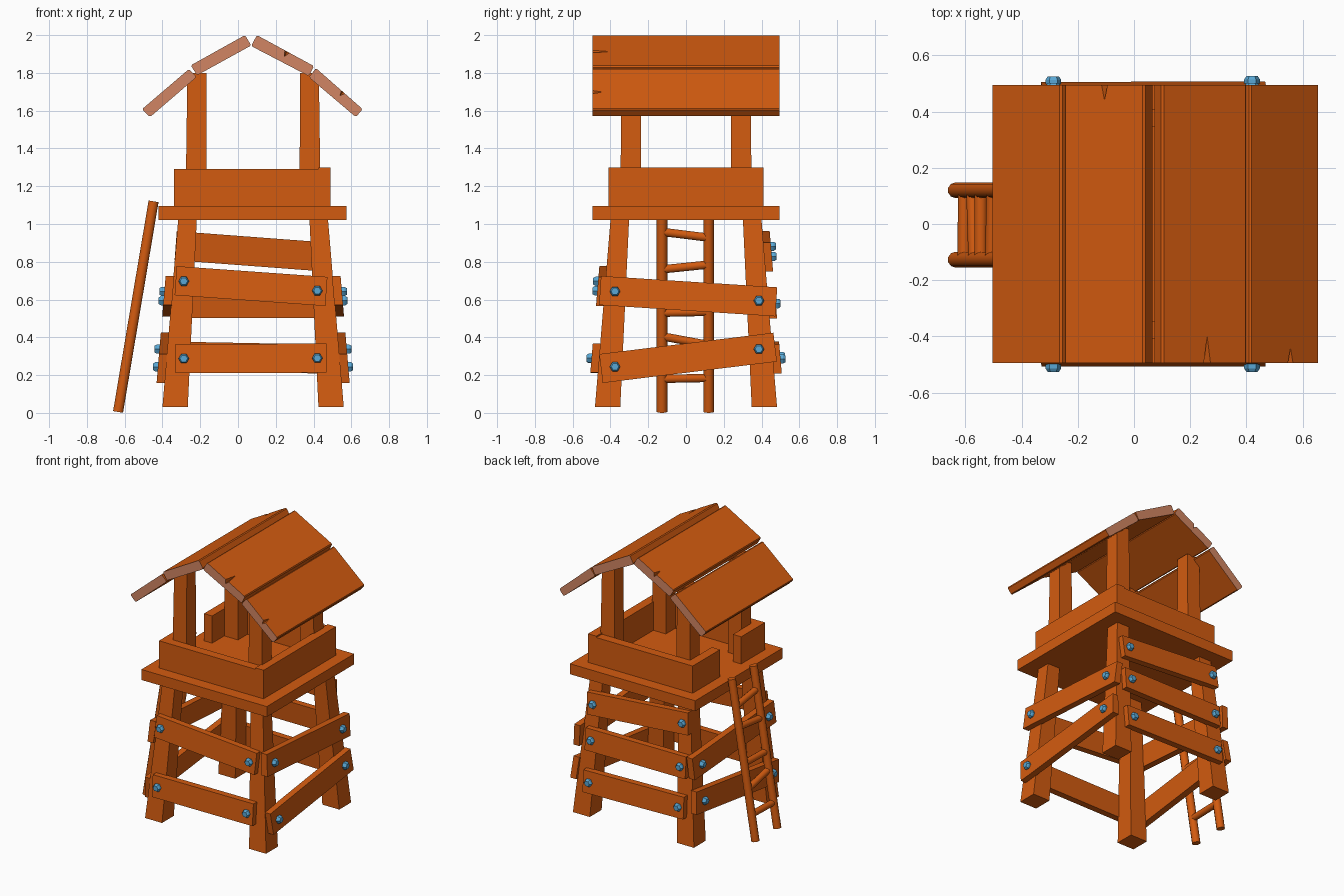
import bpy, bmesh, math
from mathutils import Vector

if "Cube" in bpy.data.objects:
    bpy.data.objects.remove(bpy.data.objects["Cube"])


def material(name, rgb):
    m = bpy.data.materials.new(name)
    m.diffuse_color = (*rgb, 1)
    m.use_nodes = True
    m.node_tree.nodes["Principled BSDF"].inputs["Base Color"].default_value = m.diffuse_color
    return m


WOOD = material("orange_wood", (0.65, 0.105, 0.005))
PALE = material("pale_end_grain", (0.64, 0.235, 0.125))
BLUE = material("blue_bolt", (0.10, 0.39, 0.66))
CX = 0.08  # tower centre in x


def finish(name, bm, *mats):
    bmesh.ops.recalc_face_normals(bm, faces=bm.faces[:])
    me = bpy.data.meshes.new(name)
    bm.to_mesh(me)
    bm.free()
    for m in mats:
        me.materials.append(m)
    ob = bpy.data.objects.new(name, me)
    bpy.context.collection.objects.link(ob)
    return ob


def loft(name, ring_a, ring_b, *mats):
    """Solid joining two rings with the same number of points."""
    bm = bmesh.new()
    a = [bm.verts.new(p) for p in ring_a]
    b = [bm.verts.new(p) for p in ring_b]
    bm.faces.new(a)
    bm.faces.new(b[::-1])
    n = len(a)
    for i in range(n):
        j = (i + 1) % n
        bm.faces.new((a[i], b[i], b[j], a[j]))
    return finish(name, bm, *mats)


def rect(x0, x1, y0, y1, z):
    return [(x0, y0, z), (x1, y0, z), (x1, y1, z), (x0, y1, z)]


def box(name, x0, x1, y0, y1, z0, z1):
    return loft(name, rect(x0, x1, y0, y1, z0), rect(x0, x1, y0, y1, z1), WOOD)


def square(x, y, z, h):
    return rect(x - h, x + h, y - h, y + h, z)


def cylinder(name, p, q, r, sides, mat, r2=None):
    p, q = Vector(p), Vector(q)
    rot = (q - p).to_track_quat('Z', 'Y')

    def ring(c, rad):
        return [c + rot @ Vector((rad * math.cos(t), rad * math.sin(t), 0))
                for t in (2 * math.pi * i / sides for i in range(sides))]
    return loft(name, ring(p, r), ring(q, r if r2 is None else r2), mat)


# Splayed tapering legs and roof posts at the four corners
for sx in (-1, 1):
    for sy in (-1, 1):
        tag = ("front" if sy < 0 else "back") + ("_left" if sx < 0 else "_right")
        loft(tag + "_leg", square(CX + sx * .413, sy * .415, .03, .067),
             square(CX + sx * .347, sy * .35, 1.03, .049), WOOD)
        loft(tag + "_post", square(CX + sx * .302, sy * .293, 1.08, .056),
             square(CX + sx * .298, sy * .29, 1.80, .050), WOOD)

# Platform and parapet walls, with a gap on the left for the ladder
box("platform", -.42, .575, -.495, .495, 1.02, 1.095)
box("front_wall", -.34, .425, -.41, -.345, 1.09, 1.29)
box("back_wall", -.34, .425, .345, .41, 1.09, 1.29)
box("right_wall", .425, .49, -.41, .41, 1.09, 1.30)
box("left_wall_front", -.34, -.275, -.345, -.14, 1.09, 1.29)
box("left_wall_back", -.34, -.275, .10, .345, 1.09, 1.29)


# Bracing boards lying on the sloped outer faces of the legs
def on_side(side, u, z, d):
    out = .48 - .0848 * (z - .03) + d
    return {"front": (u, -out, z), "back": (u, out, z),
            "right": (CX + out, u, z), "left": (CX - out, u, z)}[side]


def board(side, label, u0, z0, u1, z1, b0, b1):
    a = math.atan2(z1 - z0, u1 - u0)
    hu, hz = -math.sin(a) * .077, math.cos(a) * .077
    outline = [(u0 - hu, z0 - hz), (u1 - hu, z1 - hz), (u1 + hu, z1 + hz), (u0 + hu, z0 + hz)]
    loft(f"{side}_{label}_board",
         [on_side(side, u, z, -.004) for u, z in outline],
         [on_side(side, u, z, .042) for u, z in outline], WOOD)
    for i, u in enumerate((b0, b1)):  # hexagonal bolt: collar and narrower head
        z = z0 + (z1 - z0) * (u - u0) / (u1 - u0)
        p = [on_side(side, u, z, d) for d in (.03, .056, .068)]
        cylinder(f"{side}_{label}_bolt_{i}", p[0], p[1], .028, 6, BLUE)
        cylinder(f"{side}_{label}_bolt_cap_{i}", p[1], p[2], .028, 6, BLUE, .020)


for side, label, z0, z1 in (("front", "upper", .70, .643), ("front", "lower", .287, .29),
                            ("back", "upper", .885, .825), ("back", "middle", .58, .578),
                            ("back", "lower", .30, .285)):
    board(side, label, -.33, z0, .468, z1, -.287, .42)
for side in ("left", "right"):
    board(side, "upper", -.455, .648, .478, .588, -.376, .386)
    board(side, "lower", -.45, .235, .472, .348, -.376, .386)

# Ladder: two leaning rails and crooked rungs
round_parts = []
for y, tag in ((-.127, "front"), (.12, "back")):
    round_parts.append(cylinder(f"ladder_{tag}_rail", (-.635, y, .005),
                                (-.447, y, 1.12), .028, 10, WOOD))
for i, (za, zb) in enumerate(((.18, .185), (.405, .36), (.53, .535), (.76, .785), (.958, .928))):
    round_parts.append(cylinder(f"ladder_rung_{i}", (-.635 + .169 * za, -.125, za),
                                (-.635 + .169 * zb, .118, zb), .023, 10, WOOD))
for ob in bpy.data.objects:
    ob.select_set(ob in round_parts)
bpy.context.view_layer.objects.active = round_parts[0]
bpy.ops.object.shade_smooth_by_angle(angle=math.radians(40))

# Roof planks: cross-section in x,z extruded along y, with pale sawn ends
planks = {
    "roof_left_lower": [(-.508, 1.608), (-.466, 1.566), (-.219, 1.778), (-.26, 1.82)],
    "roof_left_upper": [(-.25, 1.84), (-.217, 1.787), (.07, 1.945), (.037, 2.0)],
    "roof_right_upper": [(.10, 2.0), (.07, 1.942), (.375, 1.783), (.402, 1.836)],
    "roof_right_lower": [(.413, 1.825), (.375, 1.777), (.624, 1.566), (.66, 1.608)],
}
for name, sec in planks.items():
    # clip the corners for softly worn long edges
    pts = []
    for i, c in enumerate(sec):
        c = Vector(c)
        for nb in (sec[i - 1], sec[(i + 1) % 4]):
            pts.append(c + (Vector(nb) - c).normalized() * .007)
    ob = loft(name, [(p.x, -.495, p.y) for p in pts],
              [(p.x, .495, p.y) for p in pts], WOOD, PALE)
    for f in ob.data.polygons:
        f.material_index = 1 if abs(f.normal.y) > .9 else 0

# Split cracks cut into the plank ends
for name, x, z, slope, s, length in (("roof_right_upper", .26, 1.9125, -.547, -1, .12),
                                     ("roof_right_lower", .557, 1.699, -.88, -1, .07),
                                     ("roof_left_upper", -.105, 1.921, .557, 1, .07)):
    along = Vector((1, 0, slope)).normalized()
    up = Vector((-along.z, 0, along.x))
    top = Vector((x, s * .51, z)) + up * .01
    bm = bmesh.new()
    v = [bm.verts.new(p) for p in (top - along * .02, top + along * .02, top - up * .045,
                                   top - Vector((0, s * (length + .02), 0)))]
    for tri in ((0, 1, 2), (0, 1, 3), (1, 2, 3), (2, 0, 3)):
        bm.faces.new([v[i] for i in tri])
    cutter = finish(name + "_crack_cutter", bm, WOOD, PALE)
    cutter.hide_render = True
    cutter.hide_set(True)
    mod = bpy.data.objects[name].modifiers.new("crack", 'BOOLEAN')
    mod.operation, mod.solver, mod.object = 'DIFFERENCE', 'EXACT', cutter
